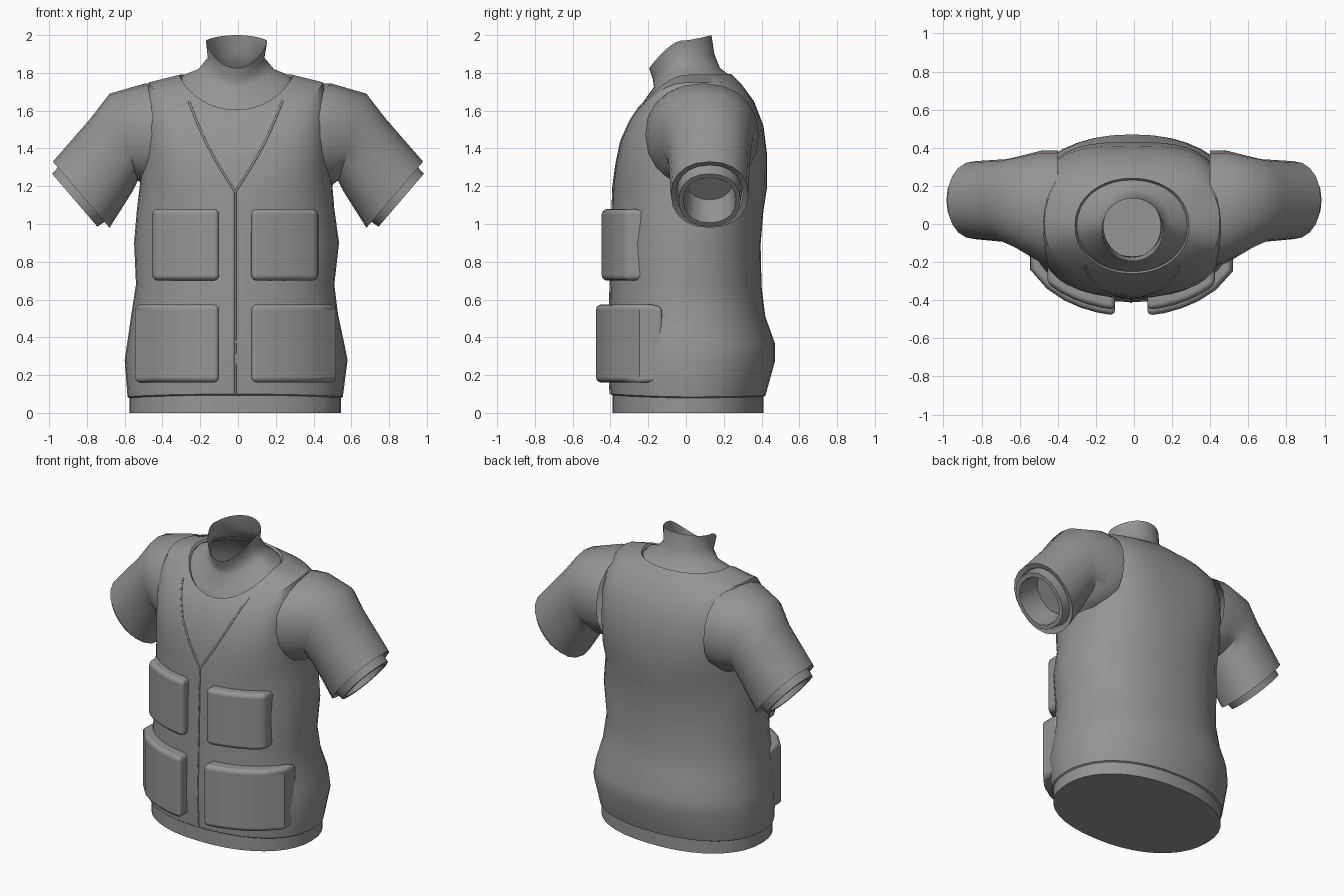
import bpy, bmesh, math
from mathutils import Vector
from mathutils.bvhtree import BVHTree

cube = bpy.data.objects.get("Cube")
if cube:
    bpy.data.objects.remove(cube, do_unlink=True)

grey = bpy.data.materials.new("cloth_grey")
grey.use_nodes = True
COLOUR = (0.3, 0.3, 0.3, 1)
grey.diffuse_color = COLOUR
grey.node_tree.nodes["Principled BSDF"].inputs["Base Color"].default_value = COLOUR
SIDES = 40


def finish(name, bm, angle=40):
    """Turn a bmesh into a smooth-shaded grey object."""
    bmesh.ops.recalc_face_normals(bm, faces=bm.faces)
    mesh = bpy.data.meshes.new(name)
    bm.to_mesh(mesh)
    bm.free()
    mesh.materials.append(grey)
    for poly in mesh.polygons:
        poly.use_smooth = True
    mesh.set_sharp_from_angle(angle=math.radians(angle))
    obj = bpy.data.objects.new(name, mesh)
    bpy.context.collection.objects.link(obj)
    return obj


def loft(name, rings, cap_first=False, cap_last=False, angle=40):
    bm = bmesh.new()
    loops = [[bm.verts.new(p) for p in ring] for ring in rings]
    for low, high in zip(loops, loops[1:]):
        for i in range(len(low)):
            j = (i + 1) % len(low)
            bm.faces.new((low[i], low[j], high[j], high[i]))
    if cap_first:
        bm.faces.new(loops[0][::-1])
    if cap_last:
        bm.faces.new(loops[-1])
    return finish(name, bm, angle)


def power(v, e):
    return math.copysign(abs(v) ** (2 / e), v)


def body_ring(right, left, front, back, z_front, z_side, z_back, e=2.2):
    """Horizontal outline whose height may differ at front, side and back."""
    cx, cy = (right + left) / 2, (front + back) / 2
    pts = []
    for i in range(SIDES):
        t = math.tau * i / SIDES
        c, s = math.cos(t), math.sin(t)
        z_end = z_back if s > 0 else z_front
        z = z_side + (z_end - z_side) * abs(s) ** 1.5
        pts.append((cx + (left - right) / 2 * power(c, e),
                    cy + (back - front) / 2 * power(s, e), z))
    return pts


# Vest: level rings up to the armpit, then rings tilting towards the collar
level = [(-.57, .54, -.385, .40, .09), (-.585, .555, -.40, .42, .10),
         (-.60, .58, -.41, .47, .28), (-.585, .56, -.41, .47, .38),
         (-.565, .53, -.405, .42, .52), (-.54, .51, -.40, .40, .68),
         (-.55, .535, -.395, .395, .90), (-.535, .51, -.39, .41, 1.08)]
vest_rings = [body_ring(r, l, f, b, z, z - (.015 if z < .15 else 0), z - .01)
              for r, l, f, b, z in level]
vest_rings += [
    body_ring(-.52, .50, -.385, .43, 1.2, 1.2, 1.2, 2.5),
    body_ring(-.50, .48, -.37, .43, 1.32, 1.38, 1.36, 3),
    body_ring(-.495, .475, -.345, .41, 1.44, 1.56, 1.52, 3.2),
    body_ring(-.49, .47, -.305, .36, 1.535, 1.68, 1.65, 3),
    body_ring(-.47, .45, -.275, .29, 1.585, 1.75, 1.745, 2.6),
    body_ring(-.31, .29, -.26, .24, 1.605, 1.79, 1.795, 2.1),
    body_ring(-.30, .28, -.25, .23, 1.59, 1.775, 1.78, 2.1)]
vest = loft("vest", vest_rings)

# Shirt hem, closed at the bottom
loft("shirt_hem", [body_ring(-.575, .545, -.39, .41, 0, 0, 0),
                   body_ring(-.575, .545, -.39, .41, .13, .13, .13)], cap_first=True)

# Shirt neck rising out of the vest collar, open at the top
loft("shirt_neck", [
    body_ring(-.31, .29, -.255, .24, 1.57, 1.76, 1.77, 2.1),
    body_ring(-.285, .265, -.235, .22, 1.635, 1.79, 1.795, 2),
    body_ring(-.21, .19, -.17, .18, 1.725, 1.82, 1.825, 2),
    body_ring(-.16, .14, -.175, .15, 1.765, 1.88, 1.90, 2),
    body_ring(-.17, .155, -.195, .135, 1.825, 1.97, 2.0, 2)], angle=60)


# Sleeves: rings set by their top and bottom points and their depth
def sleeve_ring(top, bottom, front, back, scale=1, push=0):
    top, bottom = Vector((top[0], 0, top[1])), Vector((bottom[0], 0, bottom[1]))
    half = (top - bottom) / 2
    out = Vector((half.z, 0, -half.x)).normalized() * push
    centre = (top + bottom) / 2 + out + Vector((0, (front + back) / 2, 0))
    side = Vector((0, (back - front) / 2, 0))
    return [centre + scale * (half * power(math.cos(t), 2.2) + side * power(math.sin(t), 2.2))
            for t in (math.tau * i / 20 for i in range(20))]


CUFF = ((.98, 1.33), (.68, .98), -.08, .33)
sleeve = [sleeve_ring((.40, 1.74), (.40, 1.20), -.22, .385),
          sleeve_ring((.49, 1.745), (.48, 1.19), -.205, .385),
          sleeve_ring((.68, 1.69), (.53, 1.23), -.13, .355),
          sleeve_ring((.78, 1.56), (.56, 1.17), -.095, .34),
          sleeve_ring(*CUFF),
          sleeve_ring(*CUFF, scale=.86, push=-.01)]
liner = [sleeve_ring(*CUFF, scale=s, push=p)
         for s, p in ((.84, -.03), (.8, .045), (.68, .045), (.6, -.12))]
for label, sign in (("right", -1), ("left", 1)):
    def place(rings):
        return [[(sign * p.x, p.y, p.z) for p in ring] for ring in rings]
    loft(label + "_sleeve", place(sleeve))
    loft(label + "_sleeve_lining", place(liner), cap_last=True)


# Pouches: blocks whose plan follows the curve of the chest
def pouch(name, x0, x1, z0, z1, depth):
    def chest(x):
        return -.40 * math.sqrt(1 - ((x + .01) / .58) ** 2)
    xs = [x0 + (x1 - x0) * i / 5 for i in range(6)]
    plan = [(x, chest(x) - depth) for x in xs]
    plan += [(x, chest(x) + .05) for x in reversed(xs)]
    obj = loft(name, [[(x, y, z) for x, y in plan] for z in (z0, z1)], True, True)
    bevel = obj.modifiers.new("soft_edges", "BEVEL")
    bevel.width, bevel.segments = .03, 3
    bevel.limit_method, bevel.angle_limit = "ANGLE", math.radians(45)
    bevel.harden_normals = True


pouch("right_chest_pouch", -.455, -.10, .70, 1.08, .055)
pouch("left_chest_pouch", .07, .425, .70, 1.08, .055)
pouch("right_waist_pouch", -.545, -.10, .16, .575, .085)
pouch("left_waist_pouch", .07, .52, .16, .575, .085)

# Seams: fine cords laid on the vest front
tree = BVHTree.FromPolygons([v.co for v in vest.data.vertices],
                            [tuple(p.vertices) for p in vest.data.polygons])


def seam(name, start, end, bow=0, steps=14):
    curve = bpy.data.curves.new(name, "CURVE")
    curve.dimensions = "3D"
    curve.bevel_depth, curve.bevel_resolution = .006, 1
    line = curve.splines.new("POLY")
    pts = []
    for i in range(steps + 1):
        t = i / steps
        x = start[0] + (end[0] - start[0]) * t + bow * math.sin(math.pi * t)
        z = start[1] + (end[1] - start[1]) * t
        hit = tree.ray_cast(Vector((x, -2, z)), Vector((0, 1, 0)))[0]
        if hit:
            pts.append(hit)
    line.points.add(len(pts) - 1)
    for point, co in zip(line.points, pts):
        point.co = (*co, 1)
    curve.materials.append(grey)
    bpy.context.collection.objects.link(bpy.data.objects.new(name, curve))


seam("front_closure", (-.015, .10), (-.015, 1.17))
seam("right_lapel_edge", (-.015, 1.17), (-.26, 1.65), -.02)
seam("left_lapel_edge", (-.015, 1.17), (.235, 1.65), .02)
